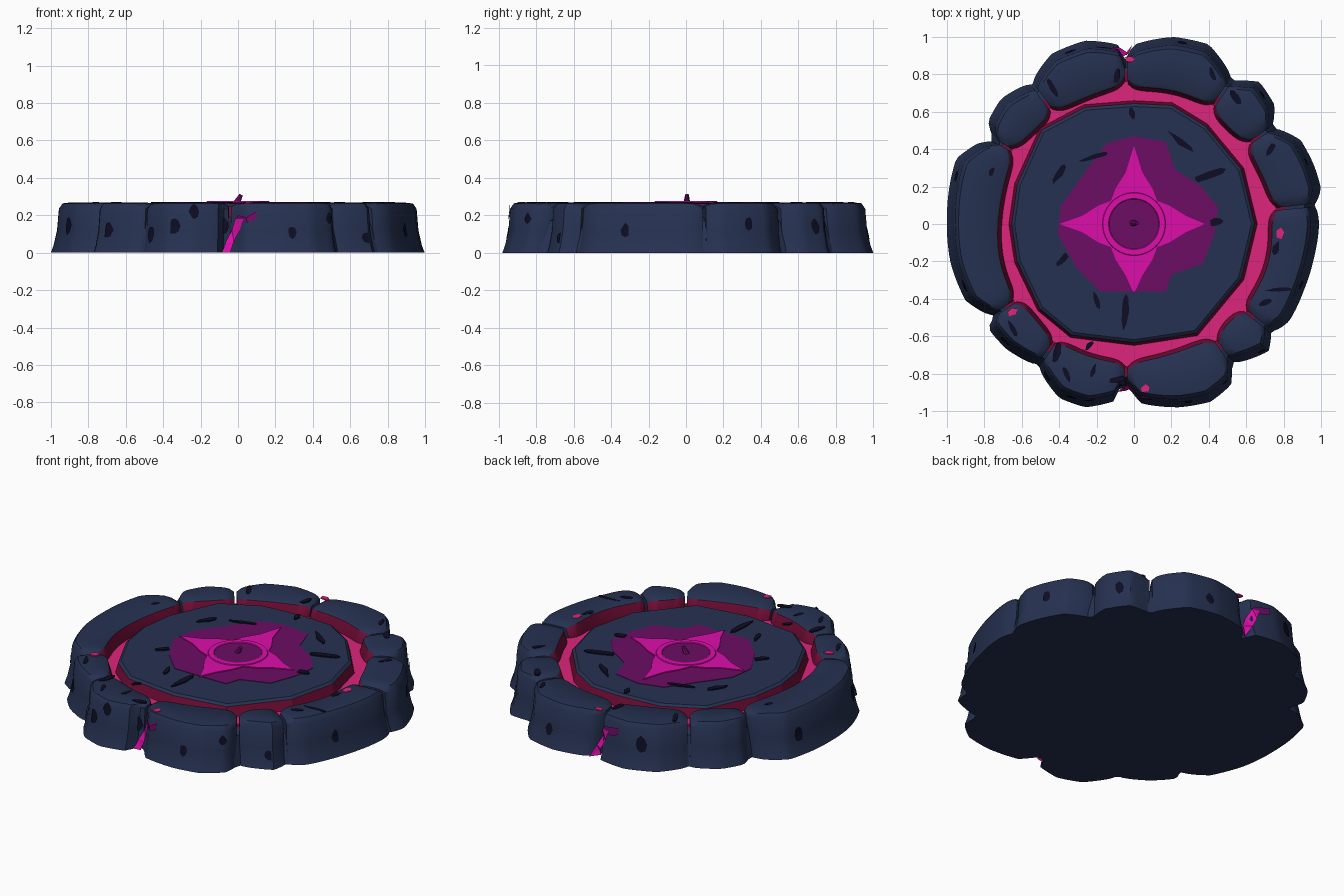
import bpy, bmesh, random
from math import sin, cos, radians, degrees, atan2, hypot, exp, pi

cube = bpy.data.objects.get("Cube")
if cube:
    bpy.data.objects.remove(cube)
random.seed(4)


def material(name, rgb):
    m = bpy.data.materials.new(name)
    m.use_nodes = True
    m.diffuse_color = (*rgb, 1)
    m.node_tree.nodes["Principled BSDF"].inputs["Base Color"].default_value = (*rgb, 1)
    return m


navy = material("navy stone", (.019, .031, .082))
black = material("blackened chips", (.004, .004, .017))
maroon = material("dark crimson wall", (.18, .004, .038))
pink = material("hot pink channel", (.73, .018, .2))
purple = material("deep purple", (.15, .004, .127))
magenta = material("bright magenta", (.72, .004, .4))

# Plan outline of the rim, in hundredths
OUTLINE = [(0, 96), (21, 100), (40, 96), (52, 80), (54, 77), (67, 76), (75, 64), (75, 52),
           (89, 45), (96, 32), (100, 19), (98, 10), (99, 0), (96, -19), (91, -35), (83, -52),
           (74, -59), (72, -68), (53, -75), (52, -86), (41, -95), (24, -98), (4, -96),
           (-3, -88), (-10, -89), (-11, -95), (-26, -98), (-40, -93), (-52, -76), (-68, -67),
           (-78, -56), (-76, -50), (-90, -41), (-98, -21), (-100, 3), (-95, 35), (-84, 43),
           (-76, 45), (-78, 55), (-71, 67), (-55, 76), (-44, 91), (-26, 98), (-8, 96), (-5, 89)]
# Faceted edge of the central slab, in hundredths
SLAB = [(64, 0), (57, 29), (38, 52), (20, 63), (0, 64), (-26, 62), (-49, 50), (-62, 21),
        (-65, 0), (-62, -20), (-50, -45), (-33, -59), (0, -63), (33, -58), (57, -29)]
# Angles of the seams between rim stones
SEAMS = [6, 35, 56, 93, 126, 149, 213, 236, 267, 305, 322, 366]


def polar(points):
    return sorted((degrees(atan2(y, x)) % 360, hypot(x, y) / 100) for x, y in points)


def radius_at(table, a):
    a %= 360
    ring = [(table[-1][0] - 360, table[-1][1])] + table + [(table[0][0] + 360, table[0][1])]
    for (a0, r0), (a1, r1) in zip(ring, ring[1:]):
        if a0 <= a <= a1:
            return r0 + (r1 - r0) * (a - a0) / max(a1 - a0, .001)


RIM, SLAB_EDGE = polar(OUTLINE), polar(SLAB)
WALL = [(1, 0), (.985, .04), (.967, .12), (.957, .235)]


def at(a, r, z):
    return (r * cos(radians(a)), r * sin(radians(a)), z)


def finish(name, bm, mats, smooth=None):
    bmesh.ops.recalc_face_normals(bm, faces=bm.faces)
    mesh = bpy.data.meshes.new(name)
    bm.to_mesh(mesh)
    bm.free()
    for m in mats:
        mesh.materials.append(m)
    ob = bpy.data.objects.new(name, mesh)
    bpy.context.scene.collection.objects.link(ob)
    if smooth:
        bpy.ops.object.select_all(action="DESELECT")
        ob.select_set(True)
        bpy.context.view_layer.objects.active = ob
        bpy.ops.object.shade_smooth_by_angle(angle=radians(smooth))
    return ob


def sweep(name, angles, profile, bands, mats, around=False, caps=(), smooth=None):
    """Skin one radial profile per angle; bands gives a material per profile segment."""
    bm = bmesh.new()
    rows = [[bm.verts.new(at(a, r, z)) for r, z in profile(a)] for a in angles]
    pairs = list(zip(rows, rows[1:] + rows[:1]))
    for p, q in pairs if around else pairs[:-1]:
        for i, mat in enumerate(bands):
            j = (i + 1) % len(p)
            bm.faces.new((p[i], p[j], q[j], q[i])).material_index = mat
    if not around:
        bm.faces.new(rows[0])
        bm.faces.new(rows[-1])
    for i in caps:
        bm.faces.new([row[i] for row in rows])
    return finish(name, bm, mats, smooth)


def plate(name, points, z, thick, mat):
    bm = bmesh.new()
    face = bm.faces.new([bm.verts.new((x, y, z)) for x, y in points])
    top = bmesh.ops.extrude_face_region(bm, geom=[face])["geom"]
    bmesh.ops.translate(bm, vec=(0, 0, thick), verts=[g for g in top if isinstance(g, bmesh.types.BMVert)])
    return finish(name, bm, [mat])


def wall_point(a, z, lift):
    for (k0, z0), (k1, z1) in zip(WALL, WALL[1:]):
        if z <= z1 or z1 == WALL[-1][1]:
            k = k0 + (k1 - k0) * (z - z0) / (z1 - z0)
            return at(a, radius_at(RIM, a) * k + lift, z)


def wall_plate(name, points, mat, lift=.006):
    """Thin patch that follows the rim wall, given as (angle, height) points."""
    bm = bmesh.new()
    n = len(points)
    centre = (sum(p[0] for p in points) / n, sum(p[1] for p in points) / n)
    ring = [bm.verts.new(wall_point(a, z, lift)) for a, z in points]
    mid = bm.verts.new(wall_point(*centre, lift))
    for u, v in zip(ring, ring[1:] + ring[:1]):
        bm.faces.new((u, v, mid))
    return finish(name, bm, [mat])


def blob(length, width, turn, sides=8):
    pts = []
    for i in range(sides):
        t, k = 2 * pi * i / sides, random.uniform(.75, 1.2)
        u, v = length / 2 * k * cos(t), width / 2 * k * sin(t)
        c, s = cos(radians(turn)), sin(radians(turn))
        pts.append((u * c - v * s, u * s + v * c))
    return pts


# Core: flat underside, crimson seam beds and the pink channel floor
def core_profile(a):
    r = radius_at(RIM, a)
    return [(r * .985, 0), (r * .93, .17), (.82, .19), (.76, .19), (.58, .19)]


sweep("core", range(0, 360, 3), core_profile, [0, 0, 1, 2], [navy, maroon, pink],
      around=True, caps=[0])

# Rim stones
for n, (start, end) in enumerate(zip(SEAMS, SEAMS[1:])):
    lo, hi = start + .5, end - .5
    steps = max(8, round((hi - lo) / 1.6))
    wave = random.uniform(0, 6)

    def stone_profile(a):
        edge = min(a - lo, hi - a)
        soft = exp(-edge / 1.5)
        r = radius_at(RIM, a) - .012 * soft
        inner = .735 + .012 * sin(radians(a * 5) + wave) + .045 * exp(-edge / 2.5)
        top = .268 - .02 * soft
        return [(r * k, z) for k, z in WALL] + [
            (r * .937, top - .004), (r * .9, top), (inner + .012, top), (inner, top - .008),
            (inner - .022, .185), (inner - .01, 0)]

    sweep(f"rim_stone_{n + 1}", [lo + (hi - lo) * i / steps for i in range(steps + 1)],
          stone_profile, [0] * 7 + [1, 1, 0], [navy, maroon], smooth=38)


# Central slab with crimson sides
def slab_profile(a):
    r = radius_at(SLAB_EDGE, a)
    return [(r + .022, .18), (r + .004, .25), (r - .012, .262)]


sweep("central_slab", [a for a, r in SLAB_EDGE], slab_profile, [1, 0], [navy, maroon],
      around=True, caps=[2])

# Medallion: ragged purple bed, four-pointed star, ring and centre
BED = [(-15, 43), (0, 47), (17, 44), (22, 29), (35, 21), (45, 9), (43, -5), (37, -21), (20, -27),
       (17, -36), (-18, -36), (-31, -23), (-41, -5), (-39, 10), (-31, 21), (-23, 32)]
plate("medallion_bed", [(x / 100, y / 100) for x, y in BED], .259, .006, purple)
star = []
for q, tip in enumerate((.38, .42, .4, .375)):
    for turn, r in ((-27, .215), (-9, .28), (0, tip), (9, .28), (27, .215), (45, .175)):
        star.append(at(q * 90 + turn, r, 0)[:2])
plate("star", star, .263, .008, magenta)
sweep("star_ring", range(0, 360, 6), lambda a: [(.172, .265), (.166, .276), (.136, .276), (.13, .268)],
      [0, 0, 0], [magenta], around=True, smooth=30)
plate("ring_centre", [at(a, .132, 0)[:2] for a in range(0, 360, 10)], .266, .007, purple)
bpy.ops.mesh.primitive_cone_add(vertices=8, radius1=.018, radius2=.01, depth=.05,
                                location=(.005, .005, .288), rotation=(0, .5, 0))
knob = bpy.context.object
knob.name = "centre_knob"
knob.data.materials.append(purple)

# Chips and cracks on the top: x, y in hundredths, length in hundredths, turn in degrees
CHIPS = [(-43, 72, 12, -60), (-9, 79, 9, 80), (-1, 59, 7, -70), (54, 68, 9, -50), (42, 80, 9, -70),
         (73, 40, 8, 60), (-76, 28, 6, 70), (-65, -56, 9, -60), (-41, -69, 12, 75), (-36, -80, 9, -70),
         (-22, -79, 8, 70), (-24, -65, 6, 50), (-9, -83, 10, 10), (78, -35, 14, 5), (76, -13, 7, 70),
         (70, -42, 7, 20), (-40, 27, 11, 60), (-38, -19, 9, 50), (25, 44, 16, -40), (40, 26, 18, 20),
         (-5, -47, 20, 85), (-21, 36, 16, 15), (-20, -41, 9, -70), (44, 1, 8, 10)]
for x, y, size, turn in CHIPS:
    pts = blob(size / 100, random.uniform(.025, .045), turn)
    plate("top_chip", [(x / 100 + u, y / 100 + v) for u, v in pts], .262, .008, black)

# Chips on the rim wall: angle, height in hundredths
for a, h in ((250, 14), (265, 14), (287, 11), (256, 22), (300, 18), (222, 12), (240, 10), (200, 15),
             (165, 12), (110, 15), (75, 10), (45, 14), (20, 16), (340, 12), (315, 8)):
    size = random.uniform(.06, .1)
    wall_plate("wall_chip", [(a + degrees(u), h / 100 + v) for u, v in blob(size, size * .7, 90)], black)

# Glowing veins in the front and back notches
for name, base in (("front_vein", 267), ("back_vein", 93)):
    for i, (a0, a1, z0, z1) in enumerate(((-2.5, -1.2, 0, .06), (-1.2, .8, .06, .12), (.8, 2, .12, .18))):
        wall_plate(name, [(base + a0, z0), (base + a0 + 2.8, z0), (base + a1 + 2.8, z1),
                          (base + a1, z1)], magenta, .009)
    wall_plate(name + "_tip", [(base + 2, .18), (base + 6, .16), (base + 9, .18), (base + 9, .22),
                               (base + 3, .2)], purple, .008)

# Small pink shards lying in the seams
for x, y, turn in ((.78, -.05, 80), (-.65, -.47, 30), (-.02, .88, 0), (.06, -.88, 20)):
    plate("seam_shard", [(x + u, y + v) for u, v in blob(.06, .04, turn, 5)], .263, .008, pink)
